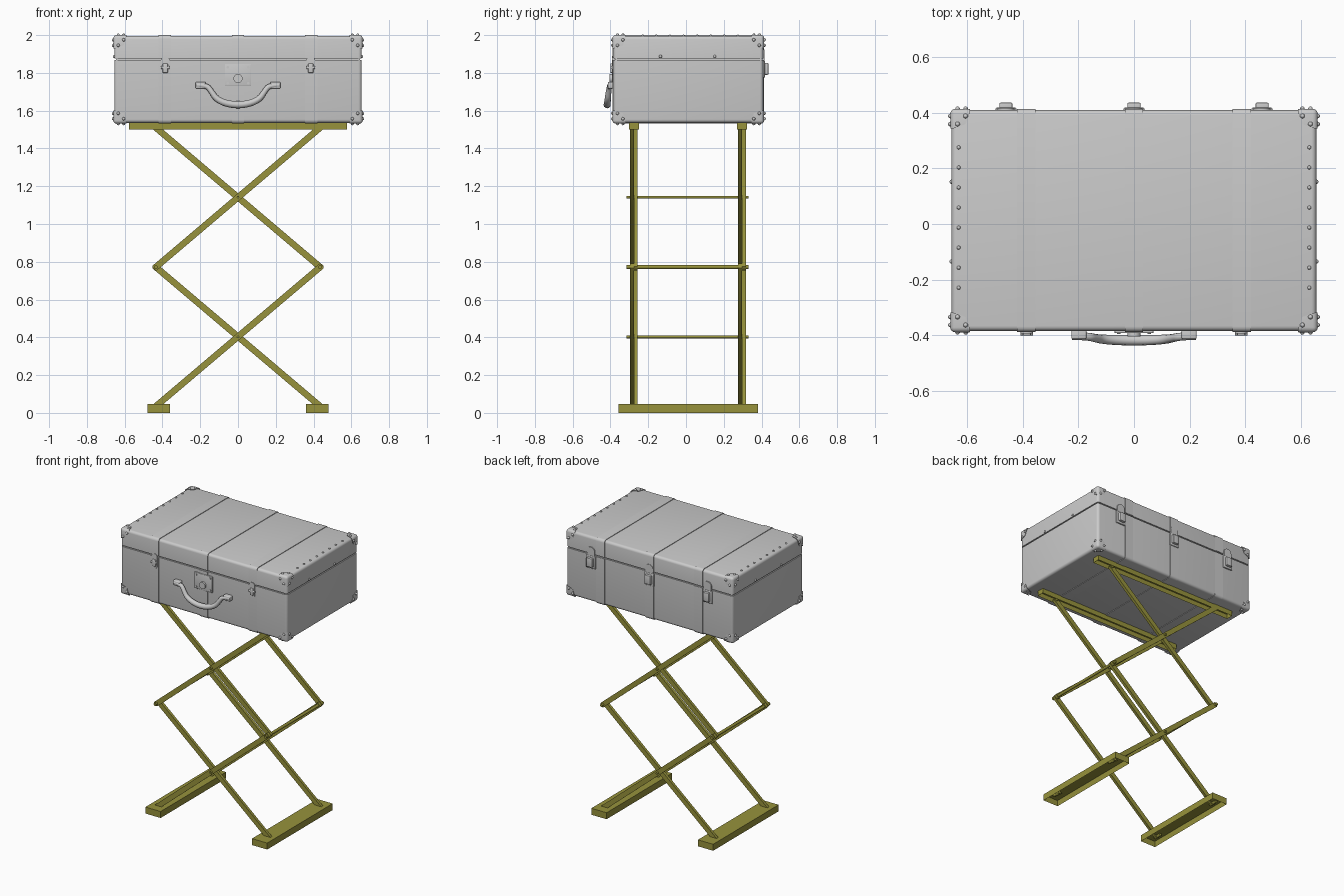
import bpy, bmesh, math
from mathutils import Vector, Matrix

if "Cube" in bpy.data.objects:
    bpy.data.objects.remove(bpy.data.objects["Cube"])

olive = bpy.data.materials.new("olive_metal")
olive.diffuse_color = (0.31, 0.29, 0.045, 1)
olive.use_nodes = True
olive.node_tree.nodes["Principled BSDF"].inputs["Base Color"].default_value = olive.diffuse_color


def finish(name, bm, mat=None, smooth=True):
    bmesh.ops.recalc_face_normals(bm, faces=bm.faces)
    me = bpy.data.meshes.new(name)
    bm.to_mesh(me)
    bm.free()
    ob = bpy.data.objects.new(name, me)
    bpy.context.collection.objects.link(ob)
    if mat:
        me.materials.append(mat)
    if smooth:
        bpy.ops.object.select_all(action='DESELECT')
        ob.select_set(True)
        bpy.context.view_layer.objects.active = ob
        bpy.ops.object.shade_smooth_by_angle(angle=math.radians(35))
    return ob


def add_box(bm, lo, hi):
    lo, hi = Vector(lo), Vector(hi)
    m = Matrix.Translation((lo + hi) / 2) @ Matrix.Diagonal((*(hi - lo), 1))
    return bmesh.ops.create_cube(bm, size=1, matrix=m)["verts"]


def bevel(bm, width, seg=3, pick=lambda a, b: True):
    edges = [e for e in bm.edges if pick(e.verts[0].co, e.verts[1].co)]
    bmesh.ops.bevel(bm, geom=edges, offset=width, segments=seg, profile=0.5, affect='EDGES')


def box(name, lo, hi, r=0.0, mat=None, pick=lambda a, b: True):
    bm = bmesh.new()
    add_box(bm, lo, hi)
    if r:
        bevel(bm, r, 3, pick)
    return finish(name, bm, mat)


def add_cyl(bm, p, q, r, n=16):
    p, q = Vector(p), Vector(q)
    rot = (q - p).to_track_quat('Z', 'Y').to_matrix().to_4x4()
    bmesh.ops.create_cone(bm, cap_ends=True, segments=n, radius1=r, radius2=r,
                          depth=(q - p).length, matrix=Matrix.Translation((p + q) / 2) @ rot)


def cyl(name, p, q, r, mat=None):
    bm = bmesh.new()
    add_cyl(bm, p, q, r)
    return finish(name, bm, mat)


def channel(name, lo, hi, t):
    # box with an open, hollow underside
    bm = bmesh.new()
    add_box(bm, lo, hi)
    bottom = min(bm.faces, key=lambda f: f.calc_center_median().z)
    inner = Vector(lo) + Vector((t, t, 0)), Vector(hi) - Vector((t, t, t))
    bmesh.ops.inset_region(bm, faces=[bottom], thickness=t)
    for v in bottom.verts:
        v.co.z = inner[1].z
    return finish(name, bm, olive, False)


# ---------- scissor stand ----------
YC, JX = 0.01, 0.435
for s, side in ((-1, "left"), (1, "right")):
    channel(side + "_foot", (s * 0.42 - 0.06, -0.357, 0), (s * 0.42 + 0.06, 0.38, 0.046), 0.008)
    for t in (-1, 1):
        y = YC + t * 0.285
        cyl(side + "_foot_pin", (s * JX, y - 0.03, 0.03), (s * JX, y + 0.03, 0.03), 0.010, olive)
        cyl(side + "_top_pin", (s * JX, y - 0.024, 1.512), (s * JX, y + 0.024, 1.512), 0.009, olive)
    cyl(side + "_middle_rod", (s * JX, -0.314, 0.772), (s * JX, 0.332, 0.772), 0.010, olive)

for t, side in ((-1, "front"), (1, "back")):
    y = YC + t * 0.286
    channel(side + "_rail", (-0.577, y - 0.026, 1.5), (0.577, y + 0.026, 1.535), 0.005)
    for z0, z1, level in ((0.035, 0.772, "lower"), (0.772, 1.51, "upper")):
        for s in (-1, 1):
            a, b = Vector((s * JX, 0, z0)), Vector((-s * JX, 0, z1))
            d, ya = b - a, y + s * 0.0105
            h = d.length / 2 + 0.014
            bm = bmesh.new()
            add_box(bm, (-h, -0.01, -0.017), (h, 0.01, 0.017))
            bevel(bm, 0.008, 2, lambda p, q: abs(p.y - q.y) > 0.01)
            ang = -math.atan2(d.z, d.x)
            bm.transform(Matrix.Translation((a + b) / 2 + Vector((0, ya, 0)))
                         @ Matrix.Rotation(ang, 4, 'Y'))
            finish(f"{side}_{level}_arm", bm, olive)
for z in (0.402, 1.142):
    cyl("cross_rod", (0, -0.314, z), (0, 0.332, z), 0.007, olive)

# ---------- suitcase shell ----------
X, Y0, Y1, Z0, ZS, Z1 = 0.655, -0.384, 0.409, 1.536, 1.873, 1.996


def shell(name, lo, hi, seam, r=0.018, xr=True):
    bm = bmesh.new()
    add_box(bm, lo, hi)
    on_seam = lambda a, b: abs(a.z - seam) < 1e-4 and abs(b.z - seam) < 1e-4
    along_x = lambda a, b: abs(a.x - b.x) > 0.01
    bevel(bm, r, 4, lambda a, b: not on_seam(a, b) and (xr or along_x(a, b)))
    return finish(name, bm)


shell("case_body", (-X, Y0, Z0), (X, Y1, ZS - 0.004), ZS - 0.004)
shell("case_lid", (-X, Y0, ZS + 0.004), (X, Y1, Z1), ZS + 0.004)
box("seam_liner", (-X + .008, Y0 + .008, ZS - .03), (X - .008, Y1 - .008, ZS + .03))
E = 0.004
for x in (-0.387, 0, 0.387):
    shell("body_band", (x - .033, Y0 - E, Z0 - E), (x + .033, Y1 + E, ZS - .005), ZS - .005, .02, False)
    shell("lid_band", (x - .033, Y0 - E, ZS + .005), (x + .033, Y1 + E, Z1 + E), ZS + .005, .02, False)

# ---------- corner protectors and rivets ----------
rivets = bmesh.new()


def rivet(p, r=0.0085):
    bmesh.ops.create_uvsphere(rivets, u_segments=10, v_segments=6, radius=r,
                              matrix=Matrix.Translation(p))


L, K = 0.075, 0.055
for sx in (-1, 1):
    for sy, y in ((-1, Y0), (1, Y1)):
        for sz, z in ((-1, Z0), (1, Z1)):
            o = Vector((sx * X, y, z)) + Vector((sx, sy, sz)) * 0.005
            at = lambda a, b, c: o - Vector((sx * a, sy * b, sz * c))
            bm = bmesh.new()
            for p in ((0, 0, 0), (L, 0, 0), (0, L, 0), (0, 0, L), (K, K, 0), (K, 0, K), (0, K, K)):
                bm.verts.new(at(*p))
            bmesh.ops.convex_hull(bm, input=bm.verts)
            bmesh.ops.dissolve_limit(bm, angle_limit=0.01, verts=bm.verts, edges=bm.edges)
            bevel(bm, 0.018, 4, lambda a, b: (a - o).length < 1e-4 or (b - o).length < 1e-4)
            finish("corner_protector", bm)
            for u, v in ((0.055, 0.026), (0.026, 0.055)):
                for p in ((u, v, 0), (u, 0, v), (0, u, v)):
                    rivet(at(*p))
    for i in range(8):
        rivet((sx * 0.63, 0.275 - i * 0.072, Z1), 0.007)
    for y in (-0.135, 0.152):
        rivet((sx * X, y, 1.887), 0.008)
finish("rivets", rivets)

# ---------- front clasps, lock and handle ----------


def rounded_plate(name, x, z0, z1, w, ya, yb):
    # upright plate with rounded top and bottom ends, spanning ya..yb
    bm = bmesh.new()
    add_box(bm, (x - w / 2, ya, z0), (x + w / 2, yb, z1))
    bevel(bm, w * 0.45, 5, lambda a, b: abs(a.x - b.x) < 1e-5 and abs(a.z - b.z) < 1e-5)
    return finish(name, bm)


for x in (-0.385, 0.385):
    rounded_plate("clasp_plate", x, 1.785, 1.89, 0.044, Y0 - 0.009, Y0 + 0.005)
    box("clasp_lever", (x - .014, Y0 - .017, 1.80), (x + .014, Y0, 1.85), 0.005)
    cyl("clasp_hinge", (x - .023, Y0 - .009, 1.828), (x + .023, Y0 - .009, 1.828), 0.008)

box("lock_plate", (-0.07, Y0 - 0.008, 1.73), (0.07, Y0 + 0.005, 1.845), 0.003)
cyl("lock_button", (0, Y0 - 0.02, 1.77), (0, Y0, 1.77), 0.024)
bm = bmesh.new()
for x in (-0.055, 0.055):
    for z in (1.745, 1.83):
        add_cyl(bm, (x, Y0 - 0.012, z), (x, Y0, z), 0.007, 10)
finish("lock_screws", bm)

half = [(0.222, -0.402, 1.735, .85), (0.165, -0.404, 1.735, .85), (0.14, -0.41, 1.70, .9),
        (0.115, -0.414, 1.662, 1), (0.065, -0.417, 1.638, 1.1)]
path = [(-x, y, z, r) for x, y, z, r in half] + [(0, -0.418, 1.629, 1.15)] + half[::-1]
cu = bpy.data.curves.new("handle", 'CURVE')
cu.dimensions, cu.bevel_depth, cu.bevel_resolution, cu.use_fill_caps = '3D', 0.0165, 4, True
sp = cu.splines.new('NURBS')
sp.points.add(len(path) - 1)
for pt, (x, y, z, r) in zip(sp.points, path):
    pt.co, pt.radius = (x, y, z, 1), r
sp.order_u, sp.use_endpoint_u, sp.resolution_u = 3, True, 5
handle = bpy.data.objects.new("handle", cu)
bpy.context.collection.objects.link(handle)
bpy.ops.object.select_all(action='DESELECT')
handle.select_set(True)
bpy.context.view_layer.objects.active = handle
bpy.ops.object.convert(target='MESH')
for s in (-1, 1):
    box("handle_mount", (s * .198 - .027, Y0 - .03, 1.717), (s * .198 + .027, Y0 + .005, 1.752), 0.006)

# ---------- back hinges ----------
for x in (-0.46, 0, 0.46):
    rounded_plate("hinge_strap", x, 1.80, 1.925, 0.06, Y1 - 0.005, Y1 + 0.007)
    box("hinge_plate", (x - .037, Y1 - .005, 1.775), (x + .037, Y1 + .009, 1.865), 0.004)
    box("hinge_block", (x - .023, Y1, 1.79), (x + .023, Y1 + .027, 1.853), 0.004)
